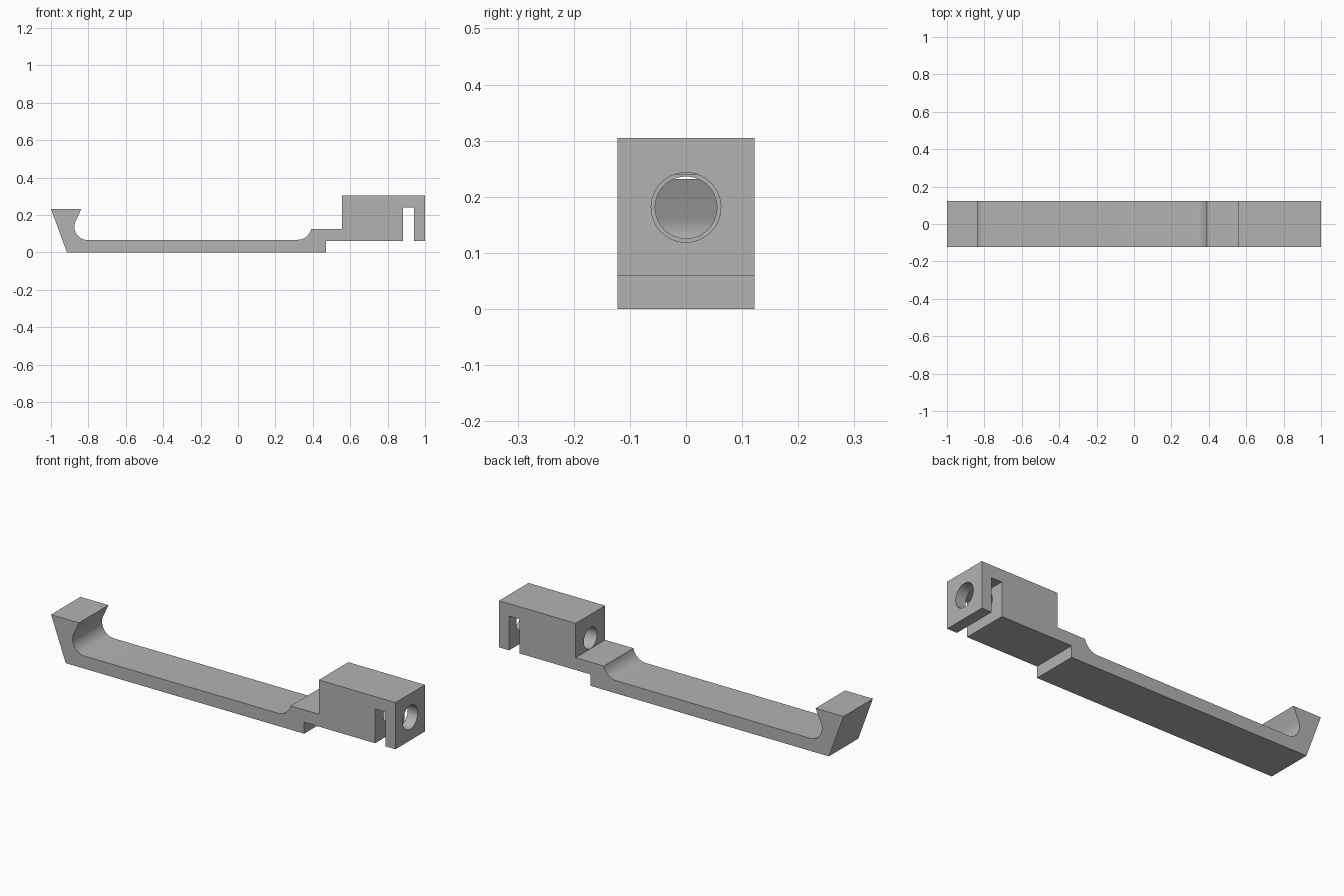
import bpy, bmesh
from math import cos, sin, radians, pi
from mathutils import Matrix

cube = bpy.data.objects.get("Cube")
if cube:
    bpy.data.objects.remove(cube, do_unlink=True)

HALF_WIDTH = 0.122
HOLE_Z = 0.181

grey = bpy.data.materials.new("plain grey")
grey.use_nodes = True
colour = (0.45, 0.45, 0.45, 1)
grey.diffuse_color = colour
grey.node_tree.nodes["Principled BSDF"].inputs["Base Color"].default_value = colour


def add_object(name, bm):
    mesh = bpy.data.meshes.new(name)
    bmesh.ops.recalc_face_normals(bm, faces=bm.faces)
    bm.to_mesh(mesh)
    bm.free()
    mesh.materials.append(grey)
    obj = bpy.data.objects.new(name, mesh)
    bpy.context.collection.objects.link(obj)
    return obj


def arc(cx, cz, r, start, end, steps=12):
    angles = [radians(start + (end - start) * i / steps) for i in range(steps + 1)]
    return [(cx + r * cos(a), cz + r * sin(a)) for a in angles]


def extrude_profile(name, points):
    bm = bmesh.new()
    face = bm.faces.new([bm.verts.new((x, -HALF_WIDTH, z)) for x, z in points])
    side = bmesh.ops.extrude_face_region(bm, geom=[face])["geom"]
    verts = [v for v in side if isinstance(v, bmesh.types.BMVert)]
    bmesh.ops.translate(bm, verts=verts, vec=(0, 2 * HALF_WIDTH, 0))
    return add_object(name, bm)


def bore(target, name, radius, x0, x1):
    bm = bmesh.new()
    turn = Matrix.Translation(((x0 + x1) / 2, 0, HOLE_Z)) @ Matrix.Rotation(pi / 2, 4, 'Y')
    bmesh.ops.create_cone(bm, cap_ends=True, segments=64, radius1=radius,
                          radius2=radius, depth=x1 - x0, matrix=turn)
    cutter = add_object(name, bm)
    cutter.hide_render = True
    mod = target.modifiers.new(name, 'BOOLEAN')
    mod.operation = 'DIFFERENCE'
    mod.solver = 'EXACT'
    mod.object = cutter
    bpy.context.view_layer.objects.active = target
    bpy.ops.object.modifier_apply(modifier=name)
    bpy.data.objects.remove(cutter, do_unlink=True)


# Side outline: hooked end, filleted bar, step, and slotted block
profile = [(-0.915, 0), (-1, 0.232), (-0.838, 0.232)]
profile += arc(-0.805, 0.136, 0.07, 160, 270)
profile += arc(0.318, 0.142, 0.075, 270, 347)
profile += [(0.555, 0.125), (0.555, 0.305), (1, 0.305), (1, 0.06),
            (0.942, 0.06), (0.942, 0.24), (0.882, 0.24), (0.882, 0.06),
            (0.47, 0.06), (0.47, 0)]
arm = extrude_profile("hooked_arm", profile)

# Long bore through the block, wider hole in the end tab
bore(arm, "block_bore", 0.055, 0.5, 0.91)
bore(arm, "tab_hole", 0.062, 0.91, 1.05)

bpy.ops.object.select_all(action='DESELECT')
arm.select_set(True)
bpy.context.view_layer.objects.active = arm
bpy.ops.object.shade_smooth_by_angle(angle=radians(30))
